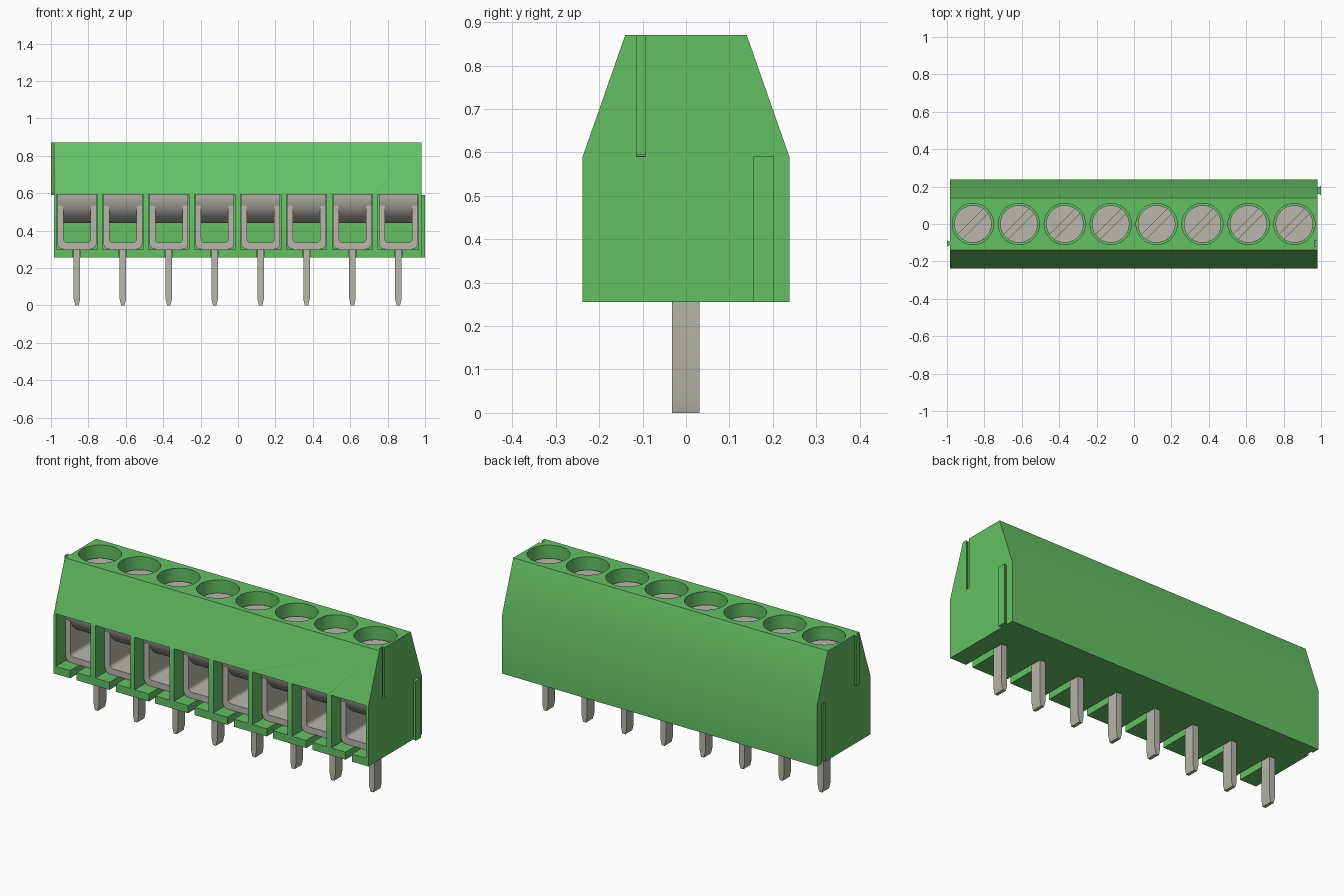
import bpy, bmesh, math
from mathutils import Vector

cube = bpy.data.objects.get("Cube")
if cube:
    bpy.data.objects.remove(cube, do_unlink=True)


def material(name, rgb, metallic=0.0):
    m = bpy.data.materials.new(name)
    m.use_nodes = True
    m.diffuse_color = (*rgb, 1)
    m.node_tree.nodes["Principled BSDF"].inputs["Base Color"].default_value = (*rgb, 1)
    return m


GREEN = material("green plastic", (0.13, 0.53, 0.13))
METAL = material("grey metal", (0.48, 0.47, 0.41))

COUNT, PITCH, FIRST = 8, 0.2455, -0.861
CENTRES = [FIRST + PITCH * i for i in range(COUNT)]
X0, X1 = -0.983, 0.980          # housing ends
Z0, ZMID, Z1 = 0.255, 0.59, 0.87


def add_prism(bm, pts, axis, lo, hi):
    """Extrude a 2D outline along an axis; the outline uses the other two axes in order."""
    def place(p, d):
        c = list(p)
        c.insert("xyz".index(axis), d)
        return Vector(c)
    face = bm.faces.new([bm.verts.new(place(p, lo)) for p in pts])
    out = bmesh.ops.extrude_face_region(bm, geom=[face])
    verts = [g for g in out["geom"] if isinstance(g, bmesh.types.BMVert)]
    bmesh.ops.translate(bm, verts=verts, vec=place((0, 0), hi - lo))


def finish(name, bm, mat):
    bmesh.ops.recalc_face_normals(bm, faces=bm.faces)
    me = bpy.data.meshes.new(name)
    bm.to_mesh(me)
    bm.free()
    me.materials.append(mat)
    ob = bpy.data.objects.new(name, me)
    bpy.context.scene.collection.objects.link(ob)
    return ob


def prisms(name, mat, items):
    bm = bmesh.new()
    for item in items:
        add_prism(bm, *item)
    return finish(name, bm, mat)


def rect(a0, a1, b0, b1):
    return [(a0, b0), (a1, b0), (a1, b1), (a0, b1)]


def arc(cx, cy, r, a0, a1, n):
    return [(cx + r * math.cos(math.radians(a0 + (a1 - a0) * i / n)),
             cy + r * math.sin(math.radians(a0 + (a1 - a0) * i / n))) for i in range(n + 1)]


def dovetail(x, depth, y0, y1, inset=0.009):
    """Joint section, narrow at x and wide at x + depth."""
    return [(x, y0 + inset), (x + depth, y0), (x + depth, y1), (x, y1 - inset)]


# Housing shell
housing = prisms("housing", GREEN, [(
    [(-0.238, Z0), (0.238, Z0), (0.238, ZMID), (0.14, Z1), (-0.14, Z1), (-0.238, ZMID)],
    "x", X0, X1)])

# Cutters: wire openings, pin slots, screw wells, end grooves
cutters = [
    prisms("opening_cutter", GREEN,
           [(rect(c - 0.108, c + 0.108, 0.298, 0.594), "y", -0.3, 0.13) for c in CENTRES]),
    prisms("pin_slot_cutter", GREEN,
           [(rect(c - 0.02, c + 0.02, 0.2, 0.32), "y", -0.3, -0.02) for c in CENTRES]),
    prisms("screw_well_cutter", GREEN,
           [(arc(c, 0, 0.11, 0, 360, 40)[:-1], "z", 0.70, 0.95) for c in CENTRES]),
    prisms("groove_cutter", GREEN, [
        (dovetail(X1 + 0.002, -0.018, -0.122, -0.085), "z", ZMID, 0.95),
        (dovetail(X0 - 0.002, 0.014, 0.155, 0.203), "z", 0.2, ZMID)]),
]
for cutter in cutters:
    mod = housing.modifiers.new(cutter.name, "BOOLEAN")
    mod.operation, mod.solver, mod.object = "DIFFERENCE", "EXACT", cutter
    cutter.hide_render = True
bpy.context.view_layer.update()
cut_mesh = bpy.data.meshes.new_from_object(
    housing.evaluated_get(bpy.context.evaluated_depsgraph_get()))
housing.modifiers.clear()
housing.data = cut_mesh
for cutter in cutters:
    bpy.data.objects.remove(cutter, do_unlink=True)

# Interlocking ribs on the ends
parts = [
    housing,
    prisms("right_end_rib", GREEN, [(dovetail(X0, -0.017, -0.12, -0.087), "z", ZMID, Z1)]),
    prisms("left_end_rib", GREEN, [(dovetail(X1, 0.02, 0.155, 0.203), "z", Z0, ZMID)]),
]


def cage_outline(c):
    half = arc(-0.072, 0.332, 0.032, 180, 270, 6)          # outer lower corner
    inner = arc(-0.052, 0.355, 0.020, 270, 180, 6)         # inner lower corner
    left = [(-0.104, 0.56)] + half
    left_in = inner + [(-0.072, 0.525)]
    outline = (left + [(-x, z) for x, z in reversed(left)]
               + [(-x, z) for x, z in reversed(left_in)] + left_in)
    return [(c + x, z) for x, z in outline]


# Curved pressure plate outline (y, z)
PLATE = arc(-0.02, 0.592, 0.152, 180, 270, 14) + [(0.12, 0.44), (0.12, 0.592)]


def screw_half(c, start):
    """Half of a slotted screw head, the slot running diagonally."""
    a = math.degrees(math.asin(0.017 / 0.1))
    return arc(c, 0, 0.1, start + a, start + 180 - a, 20)


for i, c in enumerate(CENTRES, 1):
    parts += [
        prisms(f"wire_cage_{i}", METAL, [(cage_outline(c), "y", -0.16, 0.12)]),
        prisms(f"pressure_plate_{i}", METAL, [(PLATE, "x", c - 0.104, c + 0.104)]),
        prisms(f"screw_{i}", METAL, [
            (arc(c, 0, 0.1, 0, 360, 40)[:-1], "z", 0.695, 0.775),
            (screw_half(c, 45), "z", 0.775, 0.80),
            (screw_half(c, 225), "z", 0.775, 0.80)]),
        prisms(f"pin_{i}", METAL, [(
            [(c - 0.009, 0), (c + 0.009, 0), (c + 0.0175, 0.035), (c + 0.0175, 0.302),
             (c - 0.0175, 0.302), (c - 0.0175, 0.035)], "y", -0.032, 0.031)]),
    ]

# Smooth the round surfaces, keep edges sharp
bpy.ops.object.select_all(action="DESELECT")
for ob in parts:
    ob.select_set(True)
bpy.context.view_layer.objects.active = housing
bpy.ops.object.shade_smooth_by_angle(angle=math.radians(25))
